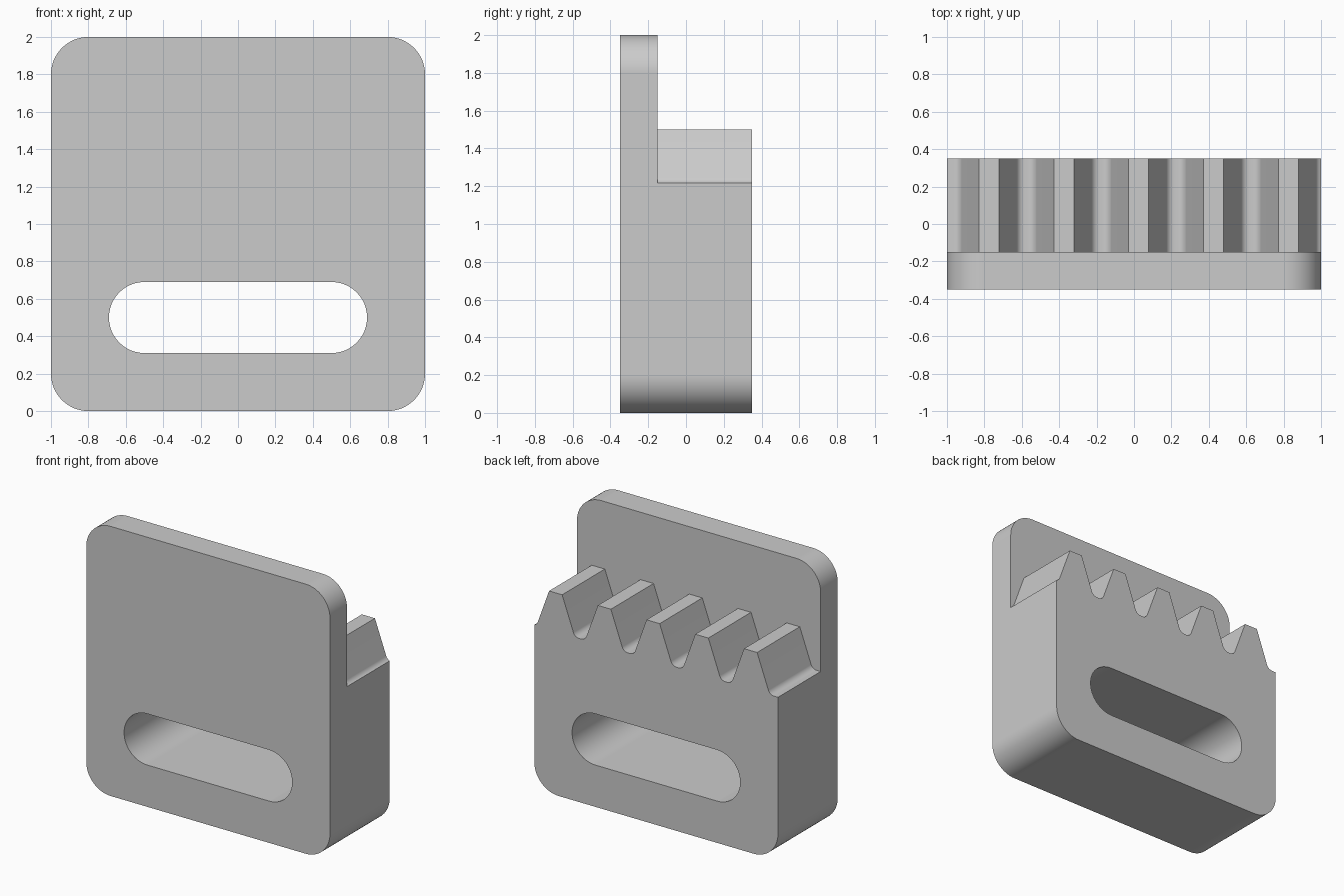
import bpy, bmesh, math
from math import sin, cos, tan, pi, radians

if "Cube" in bpy.data.objects:
    bpy.data.objects.remove(bpy.data.objects["Cube"], do_unlink=True)

grey = bpy.data.materials.new("light grey")
grey.use_nodes = True
colour = (0.6, 0.6, 0.6, 1)
grey.diffuse_color = colour
grey.node_tree.nodes["Principled BSDF"].inputs["Base Color"].default_value = colour


def arc(cx, cz, r, start, end, steps):
    """Points on an arc in the xz plane, angles in degrees."""
    angles = [radians(start + (end - start) * i / steps) for i in range(steps + 1)]
    return [(cx + r * cos(a), cz + r * sin(a)) for a in angles]


def prism(name, outline, y0, y1):
    """Extrude an xz outline from y0 to y1."""
    bm = bmesh.new()
    face = bm.faces.new([bm.verts.new((x, y0, z)) for x, z in outline])
    ext = bmesh.ops.extrude_face_region(bm, geom=[face])
    verts = [v for v in ext["geom"] if isinstance(v, bmesh.types.BMVert)]
    bmesh.ops.translate(bm, verts=verts, vec=(0, y1 - y0, 0))
    bmesh.ops.recalc_face_normals(bm, faces=bm.faces)
    mesh = bpy.data.meshes.new(name)
    bm.to_mesh(mesh)
    bm.free()
    mesh.materials.append(grey)
    obj = bpy.data.objects.new(name, mesh)
    bpy.context.collection.objects.link(obj)
    return obj


# Body: rounded square block
R = 0.2
outline = []
for cx, cz, a in ((1 - R, 2 - R, 0), (R - 1, 2 - R, 90), (R - 1, R, 180), (1 - R, R, 270)):
    outline += arc(cx, cz, R, a, a + 90, 16)
body = prism("rack_body", outline, -0.35, 0.35)

# Slot cutter
slot = arc(0.5, 0.5, 0.19, -90, 90, 24) + arc(-0.5, 0.5, 0.19, 90, 270, 24)
slot_cutter = prism("slot_cutter", slot, -0.5, 0.5)

# Tooth cutter: everything above the rack teeth, behind the front plate
pitch, tip_z = 0.4, 1.5
module = pitch / pi
slope = tan(radians(20))
root_z = tip_z - 2.25 * module
half_tip = pitch / 4 - module * slope
half_root = pitch / 4 + 1.25 * module * slope
fillet = 0.38 * module
reach = half_root + fillet * tan(radians(35))
teeth = [(-1.2, root_z)]
for i in range(5):
    c = -0.775 + i * pitch
    teeth += arc(c - reach, root_z + fillet, fillet, -90, -20, 8)
    teeth += [(c - half_tip, tip_z), (c + half_tip, tip_z)]
    teeth += arc(c + reach, root_z + fillet, fillet, 200, 270, 8)
teeth += [(1.2, root_z), (1.2, 2.2), (-1.2, 2.2)]
tooth_cutter = prism("tooth_cutter", teeth, -0.15, 0.5)

# Cut the body and drop the cutters
bpy.context.view_layer.objects.active = body
for cutter in (tooth_cutter, slot_cutter):
    cutter.hide_render = True
    mod = body.modifiers.new(cutter.name, "BOOLEAN")
    mod.operation = "DIFFERENCE"
    mod.solver = "EXACT"
    mod.object = cutter
    bpy.ops.object.modifier_apply(modifier=mod.name)
    bpy.data.objects.remove(cutter, do_unlink=True)

# Smooth rounded surfaces, crisp edges
bpy.ops.object.select_all(action="DESELECT")
body.select_set(True)
bpy.ops.object.shade_smooth_by_angle(angle=radians(30))
weighted = body.modifiers.new("weighted_normals", "WEIGHTED_NORMAL")
weighted.keep_sharp = True
